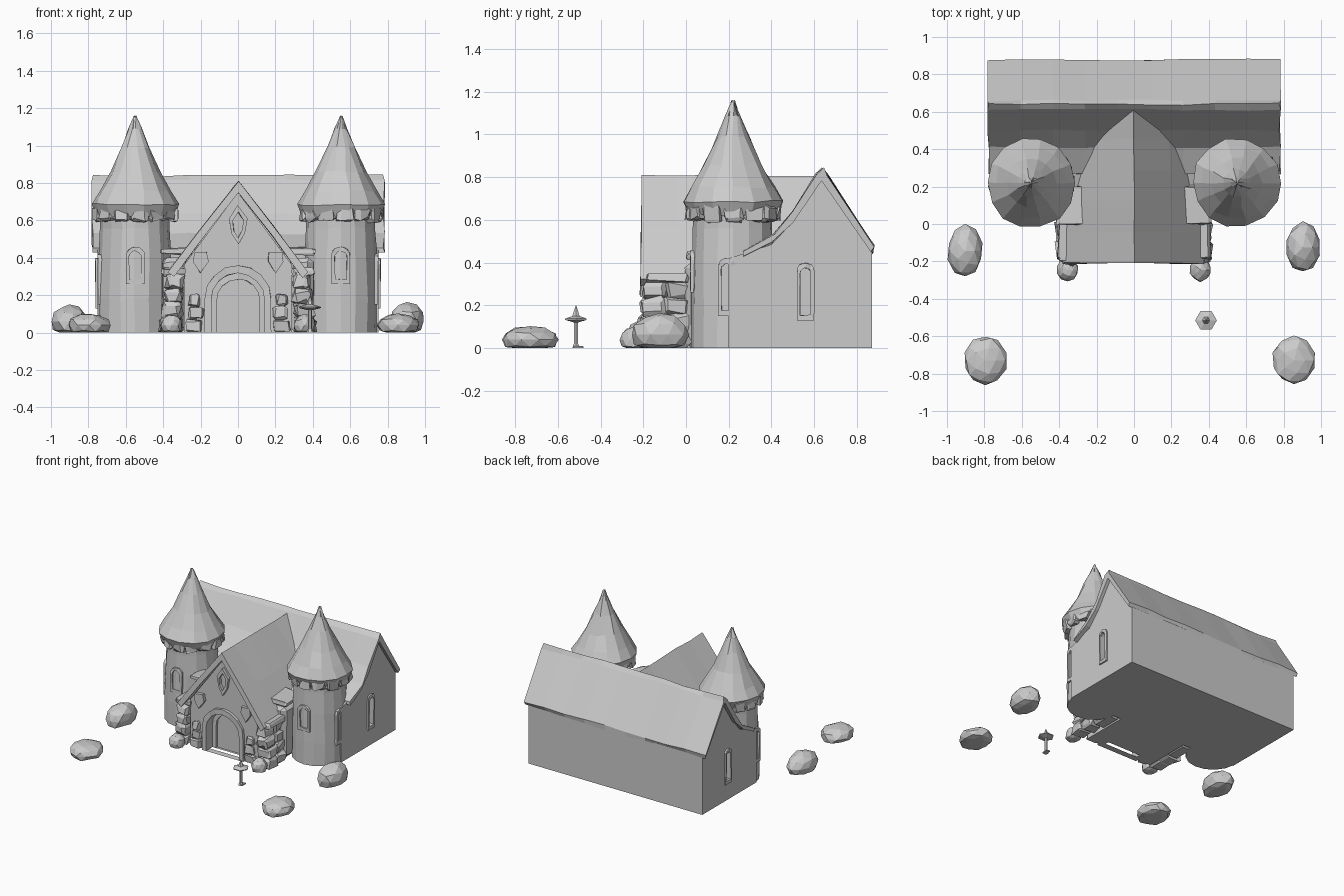
import bpy, bmesh, math, random
from mathutils import Vector, Matrix

if "Cube" in bpy.data.objects:
    bpy.data.objects.remove(bpy.data.objects["Cube"])

random.seed(4)


def make(name, bm, jitter=0.0, matrix=None):
    """Finish a bmesh as a flat-shaded object, with hand-hewn wobble above the ground."""
    for v in bm.verts:
        if jitter and v.co.z > 0.01:
            v.co += Vector([random.uniform(-jitter, jitter) for _ in range(3)])
    if matrix:
        bm.transform(matrix)
    bmesh.ops.recalc_face_normals(bm, faces=bm.faces)
    mesh = bpy.data.meshes.new(name)
    bm.to_mesh(mesh)
    bm.free()
    ob = bpy.data.objects.new(name, mesh)
    bpy.context.collection.objects.link(ob)
    return ob


def loft(name, rings, jitter=0.0, matrix=None, closed=False):
    """Skin a list of equal-length rings; cap the ends or close into a frame."""
    bm = bmesh.new()
    vs = [[bm.verts.new(p) for p in r] for r in rings]
    n = len(vs[0])
    pairs = list(zip(vs, vs[1:])) + ([(vs[-1], vs[0])] if closed else [])
    for a, b in pairs:
        for i in range(n):
            j = (i + 1) % n
            bm.faces.new((a[i], a[j], b[j], b[i]))
    if not closed:
        bm.faces.new(vs[0])
        bm.faces.new(vs[-1])
    return make(name, bm, jitter, matrix)


def along_x(name, prof, xs, jitter=0.0):
    return loft(name, [[(x, y, z) for y, z in prof] for x in xs], jitter)


def along_y(name, prof, ys, jitter=0.0, matrix=None):
    return loft(name, [[(x, y, z) for x, z in prof] for y in ys], jitter, matrix)


def lathe(name, prof, n, center, jitter=0.0):
    cx, cy = center
    rings = [[(cx + r * math.cos(2 * math.pi * i / n), cy + r * math.sin(2 * math.pi * i / n), z)
              for i in range(n)] for r, z in prof]
    return loft(name, rings, jitter)


def stone(name, loc, size, jitter=0.012, turn=0.0):
    bm = bmesh.new()
    bmesh.ops.create_cube(bm, size=1, matrix=Matrix.Diagonal((*size, 1)))
    bmesh.ops.bevel(bm, geom=bm.edges[:], offset=min(size) * 0.2, segments=1, affect='EDGES')
    bm.transform(Matrix.Translation(loc) @ Matrix.Rotation(turn, 4, 'Z'))
    for v in bm.verts:
        v.co.z = max(v.co.z, 0)
    return make(name, bm, jitter)


def boulder(name, x, y, rx, ry, h):
    bm = bmesh.new()
    bmesh.ops.create_icosphere(bm, subdivisions=2, radius=1)
    for v in bm.verts:
        v.co *= random.uniform(0.9, 1.03)
        v.co = Vector((x + v.co.x * rx, y + v.co.y * ry, max(0, h * (0.38 + 0.62 * v.co.z))))
    return make(name, bm)


def arch(w, h, base=0.0, n=8):
    """Round-topped outline, half width w, total height h."""
    pts = [(-w, base), (w, base)]
    return pts + [(w * math.cos(math.pi * i / n), h - w + w * math.sin(math.pi * i / n)) for i in range(n + 1)]


def frame(name, outer, inner, depth, loc, turn=0.0, jitter=0.003):
    """Raised surround between two outlines, facing -y before turning."""
    ring = lambda p, y: [(a, y, b) for a, b in p]
    m = Matrix.Translation(loc) @ Matrix.Rotation(turn, 4, 'Z')
    return loft(name, [ring(outer, 0.03), ring(outer, -depth), ring(inner, -depth), ring(inner, 0.03)],
                jitter, m, closed=True)


def steps(a, b, n):
    return [a + (b - a) * i / n for i in range(n + 1)]


def cut(target, cutter):
    cutter.hide_render = True
    cutter.hide_set(True)
    mod = target.modifiers.new("recess", 'BOOLEAN')
    mod.operation, mod.solver, mod.object = 'DIFFERENCE', 'EXACT', cutter


# Main hall: gabled walls and a sagging roof
hall = along_x("hall_walls", [(0.87, 0), (0.87, 0.45), (0.64, 0.8), (0.5, 0.59), (0.4, 0.485),
                              (0.2, 0.42), (0.2, 0)], [-0.75, 0.75])
along_x("hall_roof", [(0.88, 0.475), (0.66, 0.81), (0.64, 0.84), (0.61, 0.815), (0.5, 0.64), (0.41, 0.53),
                      (0.27, 0.455), (0.27, 0.425), (0.4, 0.49), (0.5, 0.59), (0.64, 0.785), (0.87, 0.445)],
        steps(-0.78, 0.78, 9), 0.006)

# Entrance wing: gable wall, steep roof, recessed arched door
wing = along_y("entrance_wall", [(-0.29, 0), (-0.29, 0.36), (0, 0.75), (0.29, 0.36), (0.29, 0)], [-0.17, 0.3])
cut(wing, along_y("door_cutter", arch(0.145, 0.32, -0.02), [-0.3, -0.09]))
along_y("entrance_roof", [(-0.375, 0.32), (-0.19, 0.565), (0, 0.81), (0.19, 0.565), (0.375, 0.32),
                          (0.345, 0.295), (0.18, 0.52), (0, 0.75), (-0.18, 0.52), (-0.345, 0.295)],
        steps(-0.21, 0.62, 5), 0.005)
frame("door_arch", arch(0.178, 0.36), arch(0.143, 0.318), 0.02, (0, -0.17, 0))
frame("door_inner_arch", arch(0.145, 0.32), arch(0.115, 0.285), 0.02, (0, -0.09, 0))
kite = [(0, 0.68), (-0.05, 0.61), (-0.035, 0.53), (0, 0.47), (0.035, 0.53), (0.05, 0.61)]
frame("gable_window", kite, [(x * 0.6, 0.58 + (z - 0.58) * 0.65) for x, z in kite], 0.025, (0, -0.17, 0))

for s in (-1, 1):
    # Round towers with flared roofs
    c = (s * 0.55, 0.22)
    lathe("tower_wall", [(0.197, 0), (0.197, 0.18), (0.192, 0.4), (0.185, 0.56), (0.185, 0.66)], 16, c, 0.005)
    lathe("tower_roof", [(0.17, 0.63), (0.21, 0.62), (0.237, 0.685), (0.195, 0.755), (0.135, 0.86),
                         (0.075, 0.99), (0.032, 1.09), (0.004, 1.155)], 14, c, 0.007)
    # Corbel stones under the tower eaves
    for i in range(13):
        a = 2 * math.pi * i / 13
        stone("tower_corbel", (c[0] + 0.195 * math.cos(a), c[1] + 0.195 * math.sin(a), 0.635),
              (0.05, 0.085, 0.075), 0.012, a)
    # Tower and hall windows
    outer, inner = arch(0.05, 0.2), arch(0.032, 0.175, 0.025)
    frame("tower_front_window", outer, inner, 0.014, (c[0], 0.035, 0.26))
    tall, slot = arch(0.04, 0.27), arch(0.024, 0.245, 0.025)
    frame("tower_side_window", tall, slot, 0.014, (s * 0.735, 0.19, 0.15), s * math.pi / 2)
    frame("hall_side_window", tall, slot, 0.012, (s * 0.75, 0.56, 0.13), s * math.pi / 2)
    cut(hall, along_y("window_cutter", slot, [-0.05, 0.04],
                      matrix=Matrix.Translation((s * 0.75, 0.56, 0.13)) @ Matrix.Rotation(s * math.pi / 2, 4, 'Z')))
    # Shields beside the gable window
    along_y("wall_shield", [(s * 0.2 + x, z) for x, z in
                            [(-0.035, 0.43), (0.035, 0.43), (0.04, 0.38), (0, 0.32), (-0.04, 0.38)]],
            [-0.2, -0.15], 0.004)
    # Link wall with ledges between entrance and tower
    stone("link_wall", (s * 0.34, 0.1, 0.2), (0.12, 0.2, 0.4), 0.008)
    stone("link_ledge", (s * 0.33, 0.1, 0.435), (0.16, 0.2, 0.035), 0.008)
    # Eave beams on the gable front
    stone("eave_beam", (s * 0.345, -0.09, 0.325), (0.12, 0.2, 0.04), 0.008)
    # Buttress of stacked stones
    for k in range(4):
        for y in (-0.15, -0.04):
            stone("buttress_stone", (s * (0.36 - 0.008 * k), y + random.uniform(-0.01, 0.01), 0.04 + 0.078 * k),
                  (0.11 - 0.008 * k, 0.115, 0.08), 0.012, random.uniform(-0.15, 0.15))
    # Small stones at the door jambs
    for k in range(3):
        stone("jamb_stone", (s * (0.235 - 0.01 * (k % 2)), -0.175, 0.035 + 0.07 * k),
              (0.085 - 0.015 * k, 0.04, 0.06), 0.008)
    boulder("foot_rock", s * 0.355, -0.245, 0.06, 0.065, 0.1)

# Scattered boulders
for b in [(-0.902, -0.145, 0.098, 0.145, 0.155), (0.902, -0.125, 0.098, 0.14, 0.165),
          (-0.795, -0.73, 0.117, 0.14, 0.105), (0.855, -0.73, 0.117, 0.135, 0.105)]:
    boulder("boulder", *b)

# Lantern post by the path
lathe("lantern_post", [(0.02, 0), (0.012, 0.02), (0.011, 0.12), (0.058, 0.132), (0.058, 0.138),
                       (0.02, 0.15), (0.001, 0.2)], 6, (0.385, -0.515))
stone("lantern_foot", (0.39, -0.505, 0.004), (0.03, 0.05, 0.01), 0)
